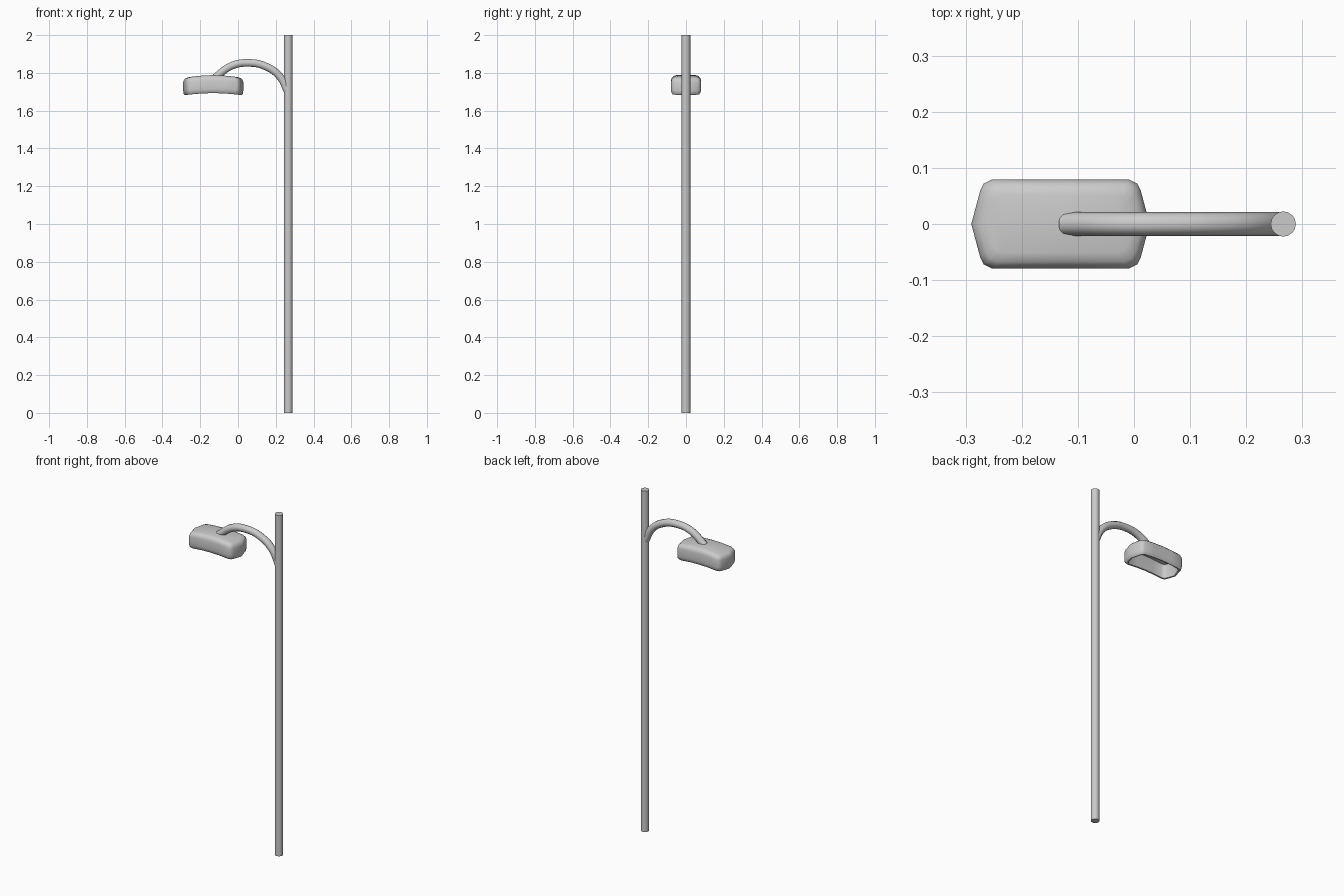
import bpy, bmesh

if "Cube" in bpy.data.objects:
    bpy.data.objects.remove(bpy.data.objects["Cube"])


def smooth(obj, angle=0.7):
    bpy.ops.object.select_all(action='DESELECT')
    obj.select_set(True)
    bpy.context.view_layer.objects.active = obj
    bpy.ops.object.shade_smooth_by_angle(angle=angle)


# Pole
bpy.ops.mesh.primitive_cylinder_add(vertices=16, radius=0.0225, depth=2,
                                    end_fill_type='TRIFAN', location=(0.266, 0, 1))
pole = bpy.context.object
pole.name = "pole"
smooth(pole)

# Curved arm from the pole to the lamp head
path = [(0.264, 1.70), (0.222, 1.78), (0.15, 1.833), (0.055, 1.853),
        (-0.035, 1.837), (-0.122, 1.775)]
curve = bpy.data.curves.new("arm", 'CURVE')
curve.dimensions = '3D'
curve.bevel_depth = 0.021
curve.bevel_resolution = 3
curve.resolution_u = 5
curve.use_fill_caps = True
spline = curve.splines.new('BEZIER')
spline.bezier_points.add(len(path) - 1)
for p, (x, z) in zip(spline.bezier_points, path):
    p.co = (x, 0, z)
    p.handle_left_type = p.handle_right_type = 'AUTO'
arm = bpy.data.objects.new("arm", curve)
bpy.context.collection.objects.link(arm)
bpy.ops.object.select_all(action='DESELECT')
arm.select_set(True)
bpy.context.view_layer.objects.active = arm
bpy.ops.object.convert(target='MESH')
smooth(bpy.context.object)

# Lamp head: hollow arched shell with pointed ends, open underneath
CX, HX, HY = -0.131, 0.159, 0.079
half = [(-1, 0), (-0.90, 0.75), (-0.86, 0.91), (-0.77, 1), (-0.38, 1), (0, 1)]
upper = half + [(-x, y) for x, y in reversed(half[:-1])]
n = len(upper)
outline = upper + [(x, -y) for x, y in reversed(upper[1:-1])]
# (inset, height) from the inner ceiling, round the rim, up to the outer top
rings = [(0.022, 1.763), (0.016, 1.75), (0.016, 1.684), (0.009, 1.682),
         (0.002, 1.69), (0, 1.705), (0, 1.75), (0.004, 1.763),
         (0.012, 1.772), (0.028, 1.777)]

bm = bmesh.new()
loops = []
for inset, z in rings:
    loops.append([bm.verts.new((CX + u * (HX - inset), v * (HY - inset),
                                z + 0.011 * (1 - u * u))) for u, v in outline])
m = len(outline)
for a, b in zip(loops, loops[1:]):
    for i in range(m):
        j = (i + 1) % m
        bm.faces.new((a[i], a[j], b[j], b[i]))
# Close the inner ceiling and the outer top with strips across the width
for ring in (loops[0], loops[-1]):
    for i in range(n - 1):
        quad = [ring[i], ring[i + 1], ring[(m - i - 1) % m], ring[(m - i) % m]]
        bm.faces.new(list(dict.fromkeys(quad)))
bmesh.ops.recalc_face_normals(bm, faces=bm.faces)
mesh = bpy.data.meshes.new("lamp_head")
bm.to_mesh(mesh)
bm.free()
head = bpy.data.objects.new("lamp_head", mesh)
bpy.context.collection.objects.link(head)
smooth(head)
